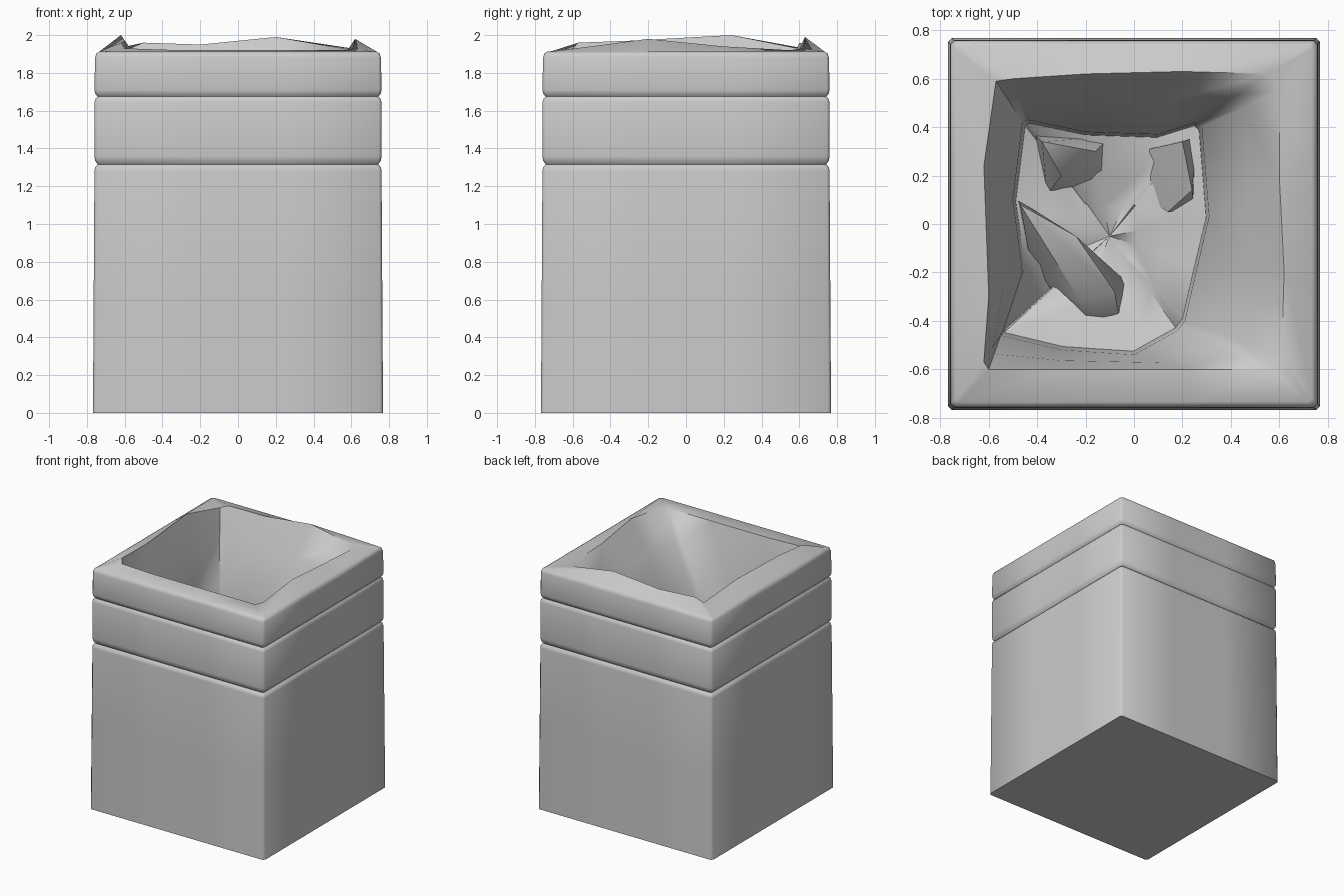
import bpy, bmesh, math, random

if "Cube" in bpy.data.objects:
    bpy.data.objects.remove(bpy.data.objects["Cube"])

random.seed(4)


def finish(bm, name, angle):
    bmesh.ops.recalc_face_normals(bm, faces=bm.faces)
    me = bpy.data.meshes.new(name)
    bm.to_mesh(me)
    bm.free()
    ob = bpy.data.objects.new(name, me)
    bpy.context.collection.objects.link(ob)
    bpy.ops.object.select_all(action='DESELECT')
    ob.select_set(True)
    bpy.context.view_layer.objects.active = ob
    bpy.ops.object.shade_smooth_by_angle(angle=math.radians(angle))
    return ob


def square_ring(h, z, c=0.015):
    """Square loop with narrow corner chamfers, four points per side."""
    pts = []
    for k in range(4):
        a = k * math.pi / 2
        for t in (-(h - c), -h / 3, h / 3, h - c):
            pts.append((t * math.cos(a) + h * math.sin(a),
                        t * math.sin(a) - h * math.cos(a), z))
    return pts


# Outer wall profile: half width, height, with two grooves and a soft lip
profile = [(0.768, 0), (0.764, 0.65), (0.76, 1.28), (0.757, 1.30), (0.742, 1.315),
           (0.757, 1.335), (0.76, 1.36), (0.76, 1.645), (0.756, 1.66), (0.744, 1.675),
           (0.756, 1.69), (0.76, 1.71), (0.757, 1.88), (0.75, 1.903), (0.735, 1.912)]
rings = [square_ring(h, z) for h, z in profile]

# Uneven crest around the opening
rings.append([(-.60, -.60, 1.93), (-.3, -.60, 1.92), (.2, -.60, 1.92), (.57, -.60, 1.92),
              (.61, -.55, 1.93), (.62, -.2, 1.98), (.60, .2, 1.94), (.60, .55, 1.92),
              (.55, .62, 1.93), (.2, .63, 1.99), (-.2, .62, 1.95), (-.5, .60, 1.96),
              (-.57, .59, 1.93), (-.62, .24, 2.0), (-.60, -.3, 1.97), (-.62, -.57, 1.96)])

# Narrow part of the broken cavity
throat = [(-.55, -.46), (-.3, -.52), (0, -.54), (.18, -.44),
          (.21, -.40), (.26, -.18), (.31, .03), (.28, .40),
          (.26, .42), (.1, .37), (-.2, .38), (-.44, .43),
          (-.46, .42), (-.5, .1), (-.46, -.2), (-.54, -.44)]
crest = rings[-1]
rings.append([((x + 1.2 * c[0]) / 2.2, (y + 1.2 * c[1]) / 2.2, 1.74)
              for (x, y), c in zip(throat, crest)])
rings.append([(x, y, 1.45 + random.uniform(-.05, .05)) for x, y in throat])

# Lumpy cavity floor
for s, z in ((0.97, 1.22), (0.6, 1.17), (0.28, 1.13)):
    rings.append([(-.1 + (x + .1) * s, -.05 + (y + .05) * s, z + random.uniform(-.06, .06))
                  for x, y in throat])

# Skin the loops into one closed body
bm = bmesh.new()
loops = [[bm.verts.new(p) for p in r] for r in rings]
for a, b in zip(loops, loops[1:]):
    for i in range(16):
        j = (i + 1) % 16
        bm.faces.new((a[i], a[j], b[j], b[i]))
bm.faces.new(loops[0][::-1])
centre = bm.verts.new((-.1, -.05, 1.12))
for i in range(16):
    bm.faces.new((loops[-1][i], loops[-1][(i + 1) % 16], centre))
finish(bm, "grooved_square_container", 60)


def rubble(name, base, top):
    """Faceted lump made as the hull of a base outline and a few top points."""
    bm = bmesh.new()
    for x, y in base:
        bm.verts.new((x, y, 1.1))
    for p in top:
        bm.verts.new(p)
    res = bmesh.ops.convex_hull(bm, input=bm.verts)
    bmesh.ops.delete(bm, geom=list({g for g in res["geom_interior"]
                                    if isinstance(g, bmesh.types.BMVert)}), context='VERTS')
    finish(bm, name, 50)


# Lumps lying on the cavity floor
rubble("rubble_slab", [(-.48, .1), (-.42, -.2), (-.18, -.44), (-.05, -.44), (-.03, -.24)],
       [(-.47, .08, 1.42), (-.24, -.05, 1.34), (-.08, -.28, 1.3), (-.22, -.32, 1.32)])
rubble("rubble_back", [(-.42, .38), (-.36, .12), (-.12, .18), (-.1, .36)],
       [(-.38, .34, 1.38), (-.3, .2, 1.32), (-.16, .3, 1.33)])
rubble("rubble_right", [(.02, .3), (.06, .1), (.25, .06), (.26, .36)],
       [(.2, .34, 1.38), (.14, .05, 1.24), (.24, .14, 1.34)])
